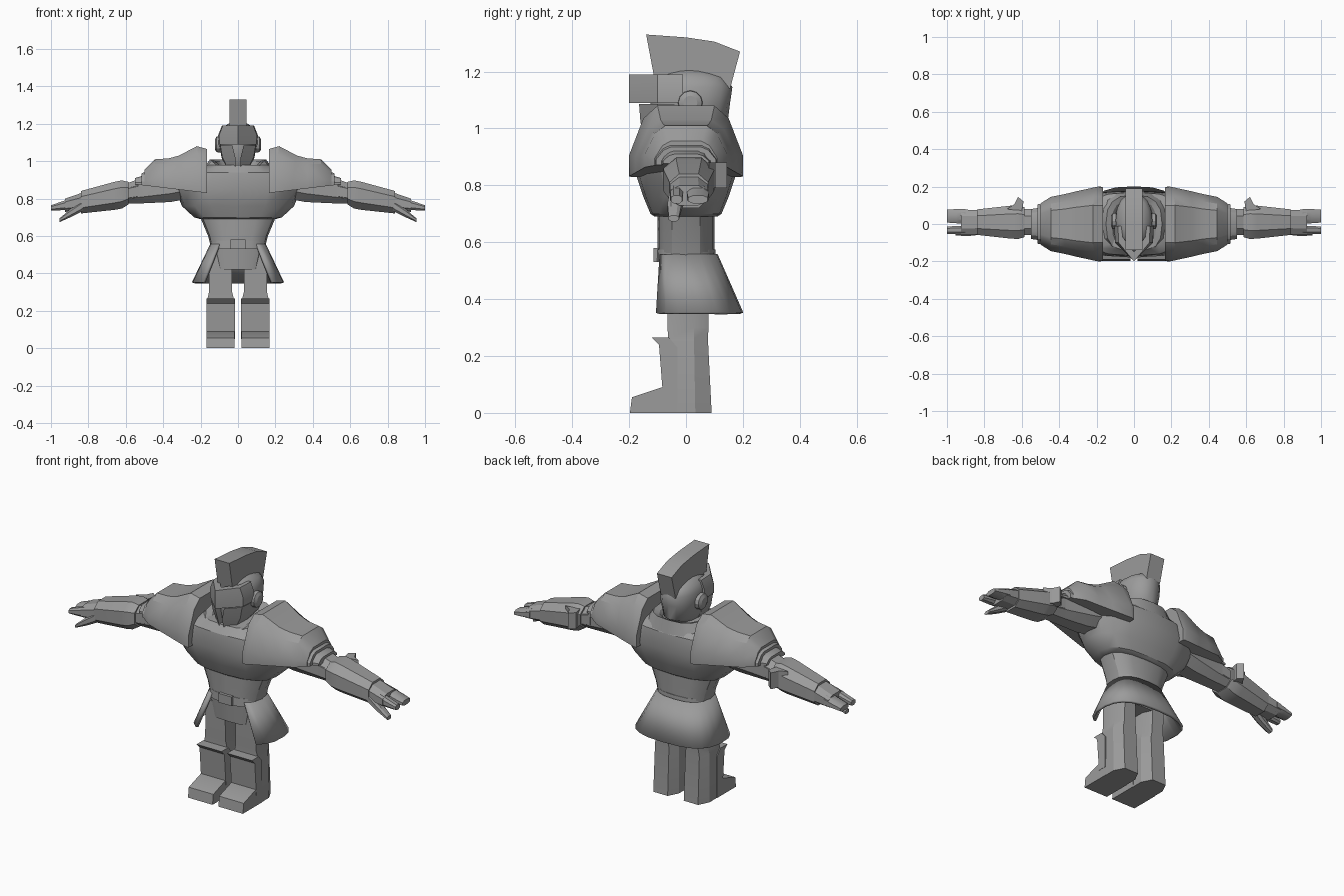
import bpy, bmesh
from math import sin, cos, pi, radians, copysign

if "Cube" in bpy.data.objects:
    bpy.data.objects.remove(bpy.data.objects["Cube"])

grey_level = .33
grey = (grey_level, grey_level, grey_level, 1)
material = bpy.data.materials.new("plain grey")
material.use_nodes = True
material.diffuse_color = grey
shader = next(n for n in material.node_tree.nodes if n.type == 'BSDF_PRINCIPLED')
shader.inputs["Base Color"].default_value = grey


def loft(name, rings, mirror=False, closed=True, thickness=0, smooth=28):
    """Skin a list of equal-length point rings into one object."""
    mesh_builder = bmesh.new()
    loops = [[mesh_builder.verts.new(point) for point in ring] for ring in rings]
    count = len(rings[0])
    for lower, upper in zip(loops, loops[1:]):
        for i in range(count if closed else count - 1):
            j = (i + 1) % count
            mesh_builder.faces.new((lower[i], lower[j], upper[j], upper[i]))
    if closed:
        mesh_builder.faces.new(loops[0])
        mesh_builder.faces.new(loops[-1])
    bmesh.ops.recalc_face_normals(mesh_builder, faces=mesh_builder.faces)
    mesh = bpy.data.meshes.new(name)
    mesh_builder.to_mesh(mesh)
    mesh_builder.free()
    part = bpy.data.objects.new(name, mesh)
    bpy.context.collection.objects.link(part)
    mesh.materials.append(material)
    bpy.ops.object.select_all(action='DESELECT')
    bpy.context.view_layer.objects.active = part
    part.select_set(True)
    bpy.ops.object.shade_smooth_by_angle(angle=radians(smooth))
    if thickness:
        shell = part.modifiers.new("thickness", 'SOLIDIFY')
        shell.thickness, shell.offset = thickness, 0
    if mirror:
        part.modifiers.new("mirror", 'MIRROR')


def rounded(value, power):
    return copysign(abs(value) ** power, value)


def oval(z, width, depth, shift=0, dip=0, gap=0, power=.75, sides=16):
    """Rounded-box ring; dip lowers its front and gap opens it there."""
    ring = []
    for i in range(sides + (gap > 0)):
        angle = gap + 2 * (pi - gap) * i / sides
        ring.append((width * rounded(sin(angle), power),
                     shift - depth * rounded(cos(angle), power),
                     z - dip * max(0, cos(angle)) ** 2))
    return ring


def stack(name, *rows, smooth=28, **style):
    """Loft of ovals, each row giving height, half width, half depth, shift."""
    loft(name, [oval(*row, **style) for row in rows], smooth=smooth)


def slab(name, profile, half_width, centre=0):
    """Side profile in y and z, widened along x."""
    loft(name, [[(x, y, z) for y, z in profile]
                for x in (centre - half_width, centre + half_width)], mirror=centre > 0)


# Torso and collar
stack("abdomen", (.54, .145, .1), (.6, .16, .1), (.72, .21, .1))
stack("chest", (.69, .2, .11), (.7, .235, .125), (.76, .3, .15),
      (.85, .335, .18), (.94, .28, .17), (.98, .17, .14))
stack("collar", (.94, .2, .17), (1.01, .15, .155), (1, .12, .13), (.93, .07, .07), dip=.06)
stack("neck", (.92, .06, .06), (1.02, .06, .06))

# Belt, buckle, hips and open-fronted skirt
stack("belt", (.53, .15, .105), (.575, .148, .103))
slab("buckle", [(-.115, .53), (-.08, .53), (-.08, .58), (-.115, .58)], half_width=.04)
stack("hips", (.42, .11, .08), (.55, .14, .09), power=.5)
loft("skirt", [oval(.555, .142, .105, gap=.66), oval(.35, .24, .165, shift=.03, gap=.75)],
     closed=False, thickness=.014)

# Legs, shin guards and feet
leg_centre = .093


def leg_ring(z, width, depth):
    """Six-sided section, narrower at the back."""
    outline = [(-1, -.9), (1, -.9), (1, .4), (.6, 1.1), (-.6, 1.1), (-1, .4)]
    return [(leg_centre + u * width, v * depth, z) for u, v in outline]


loft("leg", [leg_ring(0, .073, .082), leg_ring(.26, .071, .07),
             leg_ring(.3, .062, .072), leg_ring(.5, .06, .075)], mirror=True)
slab("shin_guard", [(-.08, .05), (-.095, .24), (-.12, .265), (-.06, .265), (-.03, .23), (-.03, .05)],
     half_width=.076, centre=leg_centre)
slab("foot", [(-.197, 0), (-.19, .055), (-.085, .09), (-.03, .085), (-.03, 0)],
     half_width=.075, centre=leg_centre)


# Arms, which slope down evenly from the shoulder
def arm_section(x, depth, height, shift=.01, drop=0):
    """Chamfered section centred on the sloping line of the arm."""
    middle = .94 - .19 * x - drop
    corners = [(1, .5), (.5, 1), (-.5, 1), (-1, .5), (-1, -.5), (-.5, -1), (.5, -1), (1, -.5)]
    return [(x, shift + u * depth, middle + v * height) for u, v in corners]


def arm_part(name, *rows):
    loft(name, [arm_section(*row) for row in rows], mirror=True)


arm_part("upper_arm", (.25, .09, .09), (.36, .085, .09), (.5, .07, .07), (.62, .065, .05))
arm_part("elbow_pad", (.53, .07, .055), (.59, .07, .05))
arm_part("bracer", (.585, .08, .06), (.62, .09, .075), (.66, .088, .075), (.84, .068, .06))
loft("bracer_fin", [[(.6, .07, z), (.68, .08, z), (.64, .105, z), (.62, .145, z), (.59, .12, z)]
                    for z in (.79, .88)], mirror=True)

# Hands
arm_part("palm", (.83, .065, .05), (.925, .067, .035))
for finger, depth, shift in (("fingers", .038, .042), ("index_finger", .022, -.033)):
    arm_part(finger, (.9, depth, .03, shift), (.95, depth, .022, shift), (1, depth * .9, .014, shift))
arm_part("thumb", (.83, .028, .03, -.03, .02), (.89, .025, .023, -.04, .045),
         (.955, .018, .01, -.043, .075))

# Layered shoulder armour
half_arch = [(1, 0), (1, .3), (.75, .82), (.5, 1)]
full_arch = half_arch + [(-u, v) for u, v in reversed(half_arch)]


def arch(x, depth, top, lean=0):
    """Arched section whose lower edge rises outward."""
    base = .81 + .12 * x
    return [(x + lean * v, u * depth, base + v * (top - base)) for u, v in full_arch]


def shoulder_part(name, *rows):
    loft(name, [arch(*row) for row in rows], mirror=True)


shoulder_part("shoulder_plate", (.165, .195, 1.065), (.18, .2, 1.08, .04), (.285, .178, 1.03, .03),
              (.37, .16, 1.015), (.445, .145, 1.01), (.5, .11, .955))
shoulder_part("shoulder_layer", (.45, .12, .96), (.515, .105, .935))
shoulder_part("shoulder_lower_layer", (.45, .095, .94), (.55, .08, .91))

# Helmet
stack("helmet", (.965, .055, .085, -.015), (1.01, .085, .135, .01), (1.09, .1, .14, .015),
      (1.145, .098, .143, .02), (1.18, .082, .125, .015), (1.207, .04, .06, .01),
      power=.9, smooth=45)


def mask_ring(z, width, front, slot=0):
    """Half of a pointed face plate, from cheek to nose and back inside."""
    return [(width, -.01, z), (width * .95, -.1, z), (slot, -front, z),
            (slot, .05 - front, z), (width * .7, -.07, z), (width * .8, -.01, z)]


loft("visor", [mask_ring(1.09, .105, .2), mask_ring(1.14, .106, .2), mask_ring(1.19, .086, .2)],
     mirror=True)
loft("cheek_guard", [mask_ring(.97, .062, .145, slot=.014), mask_ring(1.02, .088, .16, slot=.014),
                     mask_ring(1.085, .1, .165, slot=.03)], mirror=True)


def disc(x, radius, sides=12):
    angles = [2 * pi * i / sides for i in range(sides)]
    return [(x, .015 + radius * cos(a), 1.09 + radius * sin(a)) for a in angles]


loft("ear_disc", [disc(.08, .045), disc(.115, .042), disc(.124, .025)], mirror=True)
slab("crest", [(-.14, 1.33), (0, 1.32), (.1, 1.305), (.19, 1.27), (.155, 1.14), (0, 1.18), (-.11, 1.17)],
     half_width=.045)
